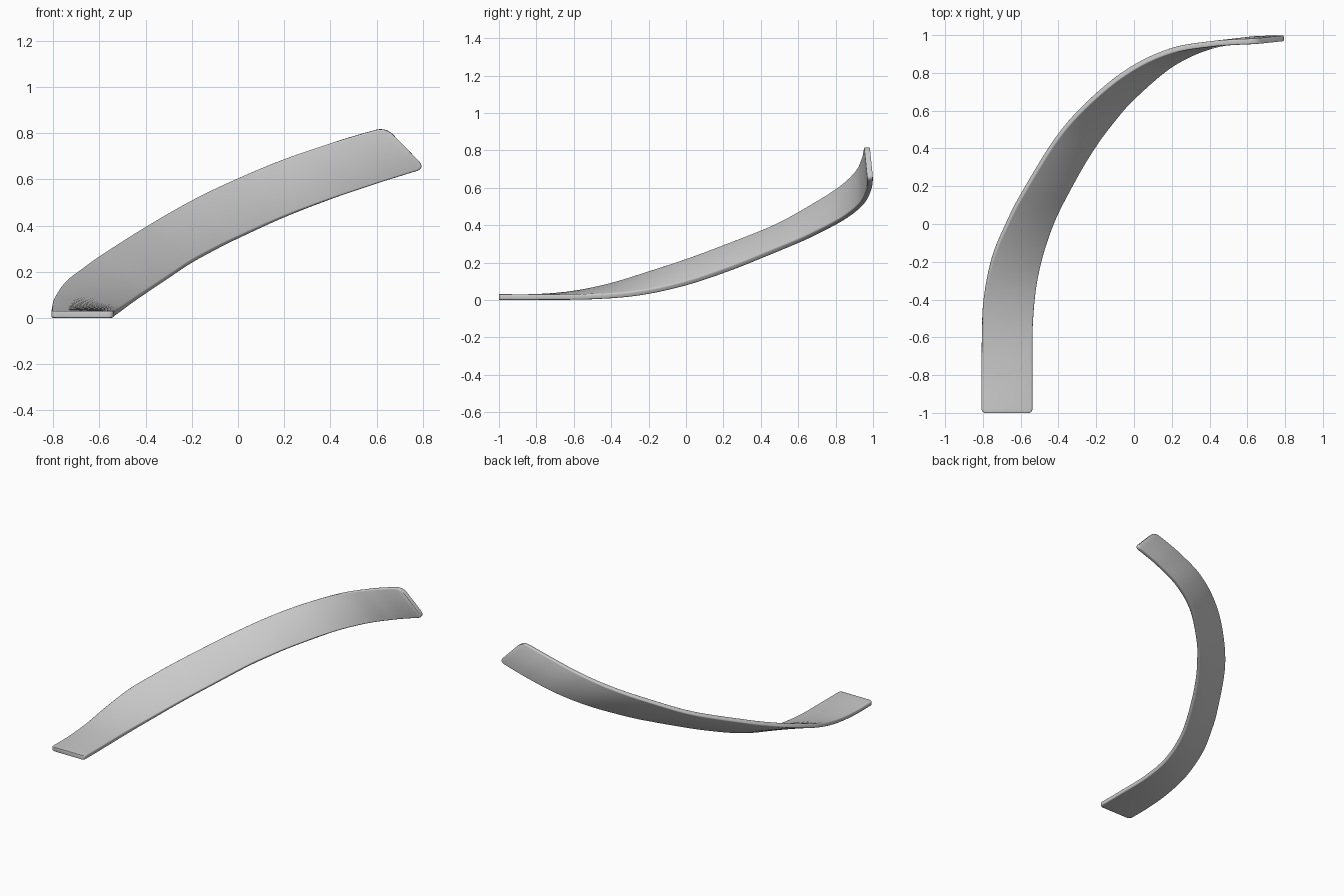
import bpy, bmesh, math
from mathutils import Vector

if "Cube" in bpy.data.objects:
    bpy.data.objects.remove(bpy.data.objects["Cube"])

# Mid-thickness lines of the two long edges of the twisted strip
UPPER = [(-.807, -1, .016), (-.807, -.8, .017), (-.805, -.6, .035), (-.795, -.4, .078),
         (-.75, -.18, .147), (-.675, 0, .207), (-.59, .165, .268), (-.395, .475, .392),
         (-.195, .685, .508), (0, .83, .602), (.2, .918, .686), (.4, .952, .755),
         (.53, .962, .795), (.64, .967, .825)]
LOWER = [(-.538, -1, .016), (-.538, -.8, .016), (-.535, -.5, .018), (-.505, -.25, .037),
         (-.43, 0, .09), (-.31, .24, .17), (-.205, .415, .24), (-.105, .55, .295),
         (0, .67, .347), (.2, .842, .437), (.4, .938, .514), (.6, .975, .582),
         (.72, .983, .62), (.812, .985, .648)]
T = 0.03      # thickness
N = 90        # stations along the strip


def smooth_line(pts, n):
    """Catmull-Rom curve resampled to n+1 evenly spaced points."""
    p = [Vector(q) for q in pts]
    p = [2 * p[0] - p[1]] + p + [2 * p[-1] - p[-2]]
    dense = []
    for i in range(1, len(p) - 2):
        a, b, c, d = p[i - 1:i + 3]
        for k in range(30):
            t = k / 30
            dense.append(.5 * (2 * b + (c - a) * t + (2 * a - 5 * b + 4 * c - d) * t * t
                               + (3 * b - a - 3 * c + d) * t ** 3))
    dense.append(p[-2])
    acc = [0]
    for u, v in zip(dense, dense[1:]):
        acc.append(acc[-1] + (v - u).length)
    out, j = [], 0
    for i in range(n + 1):
        s = acc[-1] * i / n
        while j < len(acc) - 2 and acc[j + 1] < s:
            j += 1
        out.append(dense[j].lerp(dense[j + 1], (s - acc[j]) / (acc[j + 1] - acc[j])))
    return out


A, B = smooth_line(UPPER, N), smooth_line(LOWER, N)


def at(line, f):
    i = min(int(f), N - 1)
    return line[i].lerp(line[i + 1], f - i)


# Extra stations near both ends carry the rounded corners
LEN = (sum((A[i + 1] - A[i]).length for i in range(N))
       + sum((B[i + 1] - B[i]).length for i in range(N))) / 2
R0, R1 = .02, .04
stations = []
for k in range(7):
    a = math.pi / 2 * k / 6
    stations.append((R0 * (1 - math.cos(a)) / LEN * N, R0 * (1 - math.sin(a))))
stations += [(float(i), 0) for i in range(2, N - 1)]
for k in range(7):
    a = math.pi / 2 * k / 6
    stations.append((N - R1 * (1 - math.sin(a)) / LEN * N, R1 * (1 - math.cos(a))))

bm = bmesh.new()
rings = []
for f, inset in stations:
    a, b = at(A, f), at(B, f)
    across = (b - a).normalized()
    e0, e1 = max(f - .5, 0), min(f + .5, N)
    along = (at(A, e1) + at(B, e1) - at(A, e0) - at(B, e0)).normalized()
    nrm = across.cross(along).normalized()
    c, hw = (a + b) / 2, (b - a).length / 2 - inset
    # rounded rectangular section
    r, prof = .008, []
    for sx, sz, start in ((1, 1, 0), (-1, 1, 90), (-1, -1, 180), (1, -1, 270)):
        for k in range(4):
            t = math.radians(start + 30 * k)
            prof.append((sx * (hw - r) + r * math.cos(t), sz * (T / 2 - r) + r * math.sin(t)))
    rings.append([bm.verts.new(c + across * u + nrm * v) for u, v in prof])
for p, q in zip(rings, rings[1:]):
    for i in range(16):
        j = (i + 1) % 16
        bm.faces.new((p[i], p[j], q[j], q[i]))
bm.faces.new(rings[0][::-1])
bm.faces.new(rings[-1])
bmesh.ops.recalc_face_normals(bm, faces=bm.faces)

me = bpy.data.meshes.new("curved_strip")
bm.to_mesh(me)
bm.free()
strip = bpy.data.objects.new("curved_strip", me)
bpy.context.collection.objects.link(strip)
mat = bpy.data.materials.new("light grey")
mat.diffuse_color = (.6, .6, .6, 1)
mat.use_nodes = True
mat.node_tree.nodes["Principled BSDF"].inputs["Base Color"].default_value = mat.diffuse_color
me.materials.append(mat)
bpy.context.view_layer.objects.active = strip
strip.select_set(True)
bpy.ops.object.shade_smooth_by_angle(angle=math.radians(40))
